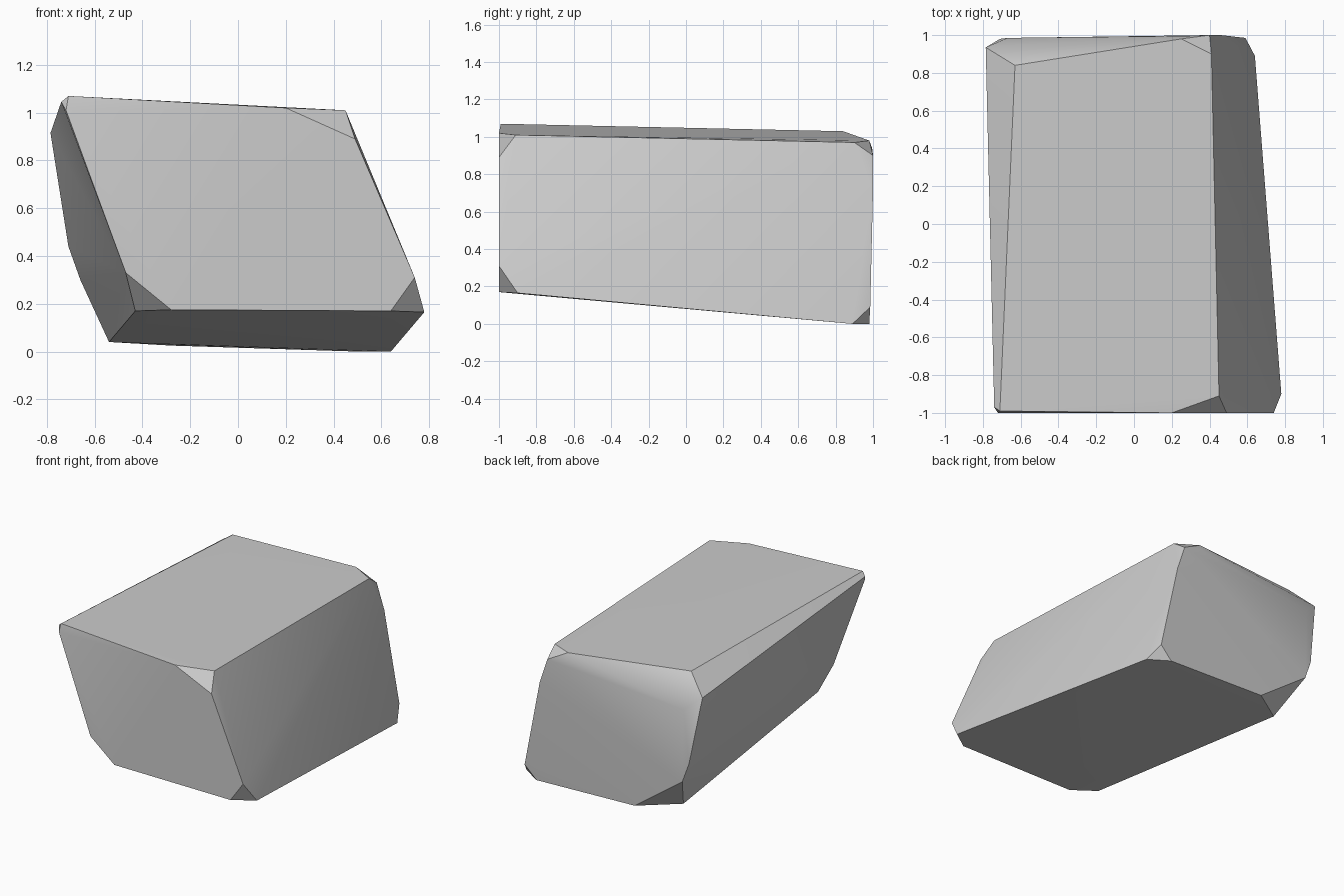
import bpy
import bmesh

cube = bpy.data.objects.get("Cube")
if cube:
    bpy.data.objects.remove(cube, do_unlink=True)

# Stone colour
stone = bpy.data.materials.new("stone grey")
stone.use_nodes = True
GREY = (0.6, 0.6, 0.6, 1.0)
stone.diffuse_color = GREY
stone.node_tree.nodes["Principled BSDF"].inputs["Base Color"].default_value = GREY

# Front face outline, with chipped corners
front = [(-.71, -.99, 1.07), (.2, -1, 1.02), (.45, -.91, 1.01),
         (.49, -1, .89), (.74, -1, .31), (.64, -1, .17),
         (.78, -.9, .165), (-.28, -1, .175)]

# Back face outline, with broad chips on the upper and lower edges
back = [(-.63, .84, 1.03), (-.67, .985, .82), (-.28, .98, .025),
        (.5, .98, 0), (.64, .89, 0), (.59, .985, .09), (.46, 1, .72),
        (.4, 1, .9), (.27, .995, .94), (.41, .9, .97), (.25, .98, .98)]

# Outline of the folded side, starting at the corner where the folds meet
side = [(-.47, -1, .33), (-.72, -1, 1.01), (-.74, -.97, 1.045),
        (-.785, .935, .915), (-.71, .98, .44), (-.66, .985, .3),
        (-.54, .8, .04), (-.43, -.88, .17)]

# Wrap the outlines in one solid faceted block
bm = bmesh.new()
for point in front + back:
    bm.verts.new(point)
side_verts = [bm.verts.new(point) for point in side]
bmesh.ops.convex_hull(bm, input=bm.verts[:])

# Refold the hollow side as a fan from its lower front corner
old = [f for f in bm.faces if all(v in side_verts for v in f.verts)]
bmesh.ops.delete(bm, geom=old, context="FACES")
corner = side_verts[0]
rim = [e for e in bm.edges if e.is_boundary and corner not in e.verts]
for edge in rim:
    bm.faces.new((corner, *edge.verts))
loose = [v for v in bm.verts if not v.link_faces]
bmesh.ops.delete(bm, geom=loose, context="VERTS")
bmesh.ops.recalc_face_normals(bm, faces=bm.faces[:])

mesh = bpy.data.meshes.new("boulder")
bm.to_mesh(mesh)
bm.free()
mesh.materials.append(stone)
boulder = bpy.data.objects.new("boulder", mesh)
bpy.context.collection.objects.link(boulder)

# Soft broad faces, crisp chipped edges
bpy.context.view_layer.objects.active = boulder
boulder.select_set(True)
bpy.ops.object.shade_smooth_by_angle(angle=0.5)
